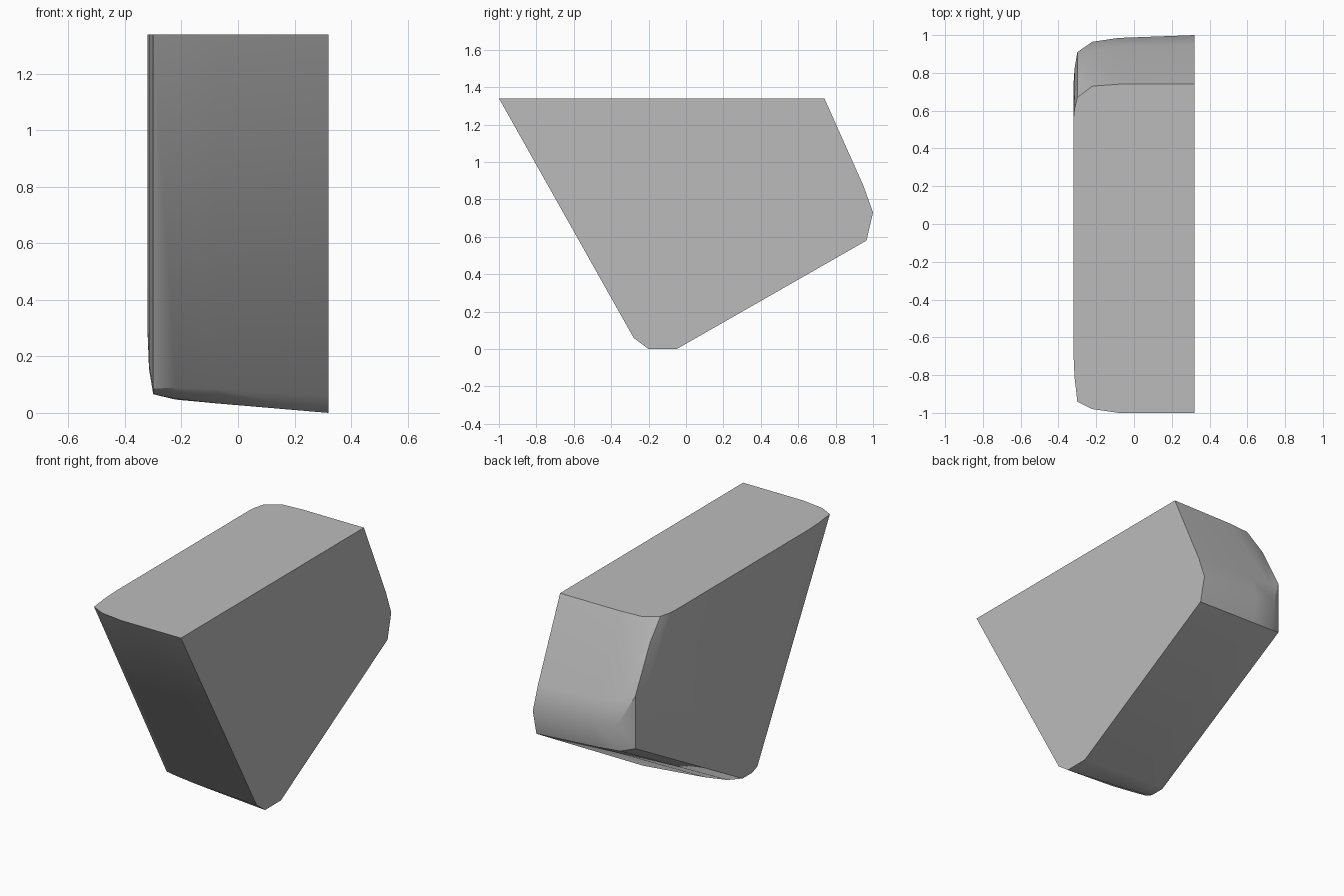
import bpy
import bmesh
import math

cube = bpy.data.objects.get("Cube")
if cube:
    bpy.data.objects.remove(cube, do_unlink=True)

TOP = 1.34
PIVOT_Y = 0.16

# One flat colour for the whole block
grey = bpy.data.materials.new("plain_grey")
grey.use_nodes = True
colour = (0.5, 0.5, 0.5, 1.0)
grey.diffuse_color = colour
grey.node_tree.nodes["Principled BSDF"].inputs["Base Color"].default_value = colour


def shrink(profile, scale_y, scale_z):
    """Draw a profile inwards while its upper edge stays on the flat top."""
    return [(PIVOT_Y + (y - PIVOT_Y) * scale_y, TOP + (z - TOP) * scale_z)
            for y, z in profile]


# Side profiles (y, z): top front, top back, back curve, underside, front foot
flat_side = [(-1, TOP), (.74, TOP), (.95, .87), (1, .73),
             (.965, .58), (-.05, 0), (-.2, 0), (-.28, .06)]
middle = [(-1, TOP), (.74, TOP), (.94, .89), (.985, .75),
          (.95, .6), (-.06, .034), (-.2, .034), (-.29, .085)]
shoulder = [(-.98, TOP), (.73, TOP), (.92, .92), (.965, .78),
            (.94, .61), (-.08, .047), (-.2, .05), (-.275, .09)]
crease = [(-.94, TOP), (.67, TOP), (.77, 1.22), (.91, .95),
          (.91, .635), (-.11, .066), (-.2, .066), (-.25, .085)]

# Profiles placed across the width, ending in the shallow dome of the right side
sections = [(.32, flat_side), (-.08, middle), (-.22, shoulder), (-.3, crease),
            (-.315, shrink(crease, .88, .93)), (-.32, shrink(crease, .78, .83))]


def loft(name, rings):
    """Skin a row of matching profiles and close both ends."""
    bm = bmesh.new()
    loops = [[bm.verts.new((x, y, z)) for y, z in ring] for x, ring in rings]
    for first, second in zip(loops, loops[1:]):
        count = len(first)
        for i in range(count):
            j = (i + 1) % count
            bm.faces.new((first[i], first[j], second[j], second[i]))
    bm.faces.new(loops[0])
    bm.faces.new(loops[-1])
    bmesh.ops.recalc_face_normals(bm, faces=bm.faces)

    # Merge the strips lying in the flat top into one face
    top_edges = [e for e in bm.edges if len(e.link_faces) == 2
                 and all(f.normal.z > 0.999 for f in e.link_faces)]
    bmesh.ops.dissolve_edges(bm, edges=top_edges, use_verts=False)

    mesh = bpy.data.meshes.new(name)
    bm.to_mesh(mesh)
    bm.free()
    mesh.materials.append(grey)
    obj = bpy.data.objects.new(name, mesh)
    bpy.context.collection.objects.link(obj)
    return obj


# Wedge block, smooth on its rounded edges and sharp at the creases
block = loft("wedge_block", sections)
bpy.ops.object.select_all(action="DESELECT")
block.select_set(True)
bpy.context.view_layer.objects.active = block
bpy.ops.object.shade_smooth_by_angle(angle=math.radians(32))
